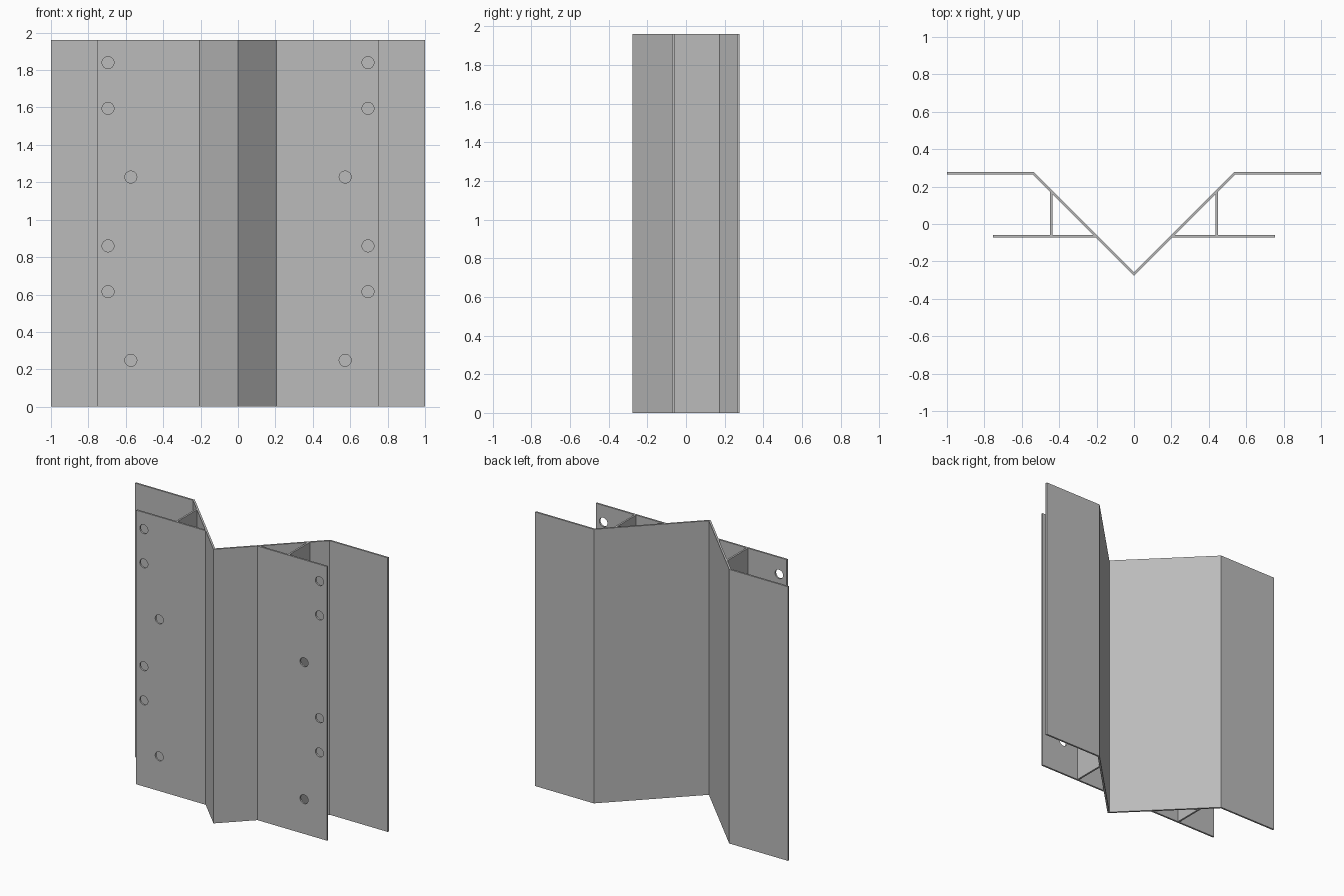
import bpy
import bmesh
from mathutils import Matrix

cube = bpy.data.objects.get("Cube")
if cube:
    bpy.data.objects.remove(cube, do_unlink=True)

HEIGHT = 1.96
DEPTH = 0.277       # half of the overall depth
SHEET = 0.013       # sheet thickness
SLOPE = SHEET * 2 ** 0.5   # sheet thickness measured along y on the 45 degree web
PLATE_Y = -0.072    # front face of the mounting plates
RIB_X = 0.436
HOLE_RADIUS = 0.032
HOLES = [(0.695, 1.84), (0.695, 1.595), (0.573, 1.228),
         (0.695, 0.86), (0.695, 0.615), (0.573, 0.248)]

# Plain steel
steel = bpy.data.materials.new("grey_steel")
steel.use_nodes = True
color = (0.5, 0.5, 0.5, 1)
steel.diffuse_color = color
steel.node_tree.nodes["Principled BSDF"].inputs["Base Color"].default_value = color


def make_object(name, bm):
    bmesh.ops.recalc_face_normals(bm, faces=bm.faces)
    mesh = bpy.data.meshes.new(name)
    bm.to_mesh(mesh)
    bm.free()
    mesh.materials.append(steel)
    obj = bpy.data.objects.new(name, mesh)
    bpy.context.collection.objects.link(obj)
    return obj


def extrude_profile(name, points):
    """Extrude a plan outline to the full height."""
    bm = bmesh.new()
    face = bm.faces.new([bm.verts.new((x, y, 0)) for x, y in points])
    up = bmesh.ops.extrude_face_region(bm, geom=[face], use_keep_orig=True)
    verts = [v for v in up["geom"] if isinstance(v, bmesh.types.BMVert)]
    bmesh.ops.translate(bm, verts=verts, vec=(0, 0, HEIGHT))
    return make_object(name, bm)


def drill(plate, side):
    """Cut the round bolt holes through a mounting plate."""
    bm = bmesh.new()
    for x, z in HOLES:
        place = Matrix.Translation((side * x, PLATE_Y, z)) @ Matrix.Rotation(1.5708, 4, 'X')
        bmesh.ops.create_cone(bm, cap_ends=True, segments=32, radius1=HOLE_RADIUS,
                              radius2=HOLE_RADIUS, depth=0.1, matrix=place)
    cutter = make_object("hole_cutter", bm)
    cutter.hide_render = True
    mod = plate.modifiers.new("holes", 'BOOLEAN')
    mod.operation = 'DIFFERENCE'
    mod.solver = 'EXACT'
    mod.object = cutter
    bpy.context.view_layer.objects.active = plate
    bpy.ops.object.modifier_apply(modifier=mod.name)
    bpy.data.objects.remove(cutter, do_unlink=True)


# Folded V sheet with its two rear flanges
back = DEPTH - SHEET
front_half = [(1, back), (back + DEPTH, back)]
rear_half = [(2 * DEPTH - SLOPE, DEPTH), (1, DEPTH)]
mirrored = lambda pts: [(-x, y) for x, y in reversed(pts)]
extrude_profile("folded_sheet",
                front_half + [(0, -DEPTH)] + mirrored(front_half)
                + mirrored(rear_half) + [(0, SLOPE - DEPTH)] + rear_half)

for side, label in ((1, "left"), (-1, "right")):
    # Mounting plate, mitred against the sloping sheet
    plate_back = PLATE_Y + SHEET
    plate = extrude_profile(label + "_mounting_plate", [
        (side * x, y) for x, y in (
            (PLATE_Y + DEPTH, PLATE_Y), (0.755, PLATE_Y),
            (0.755, plate_back), (plate_back + DEPTH, plate_back))])
    drill(plate, side)

    # Rib joining the plate to the sloping sheet
    rib_end = RIB_X + SHEET
    extrude_profile(label + "_rib", [
        (side * x, y) for x, y in (
            (RIB_X, plate_back), (rib_end, plate_back),
            (rib_end, rib_end - DEPTH), (RIB_X, RIB_X - DEPTH))])
